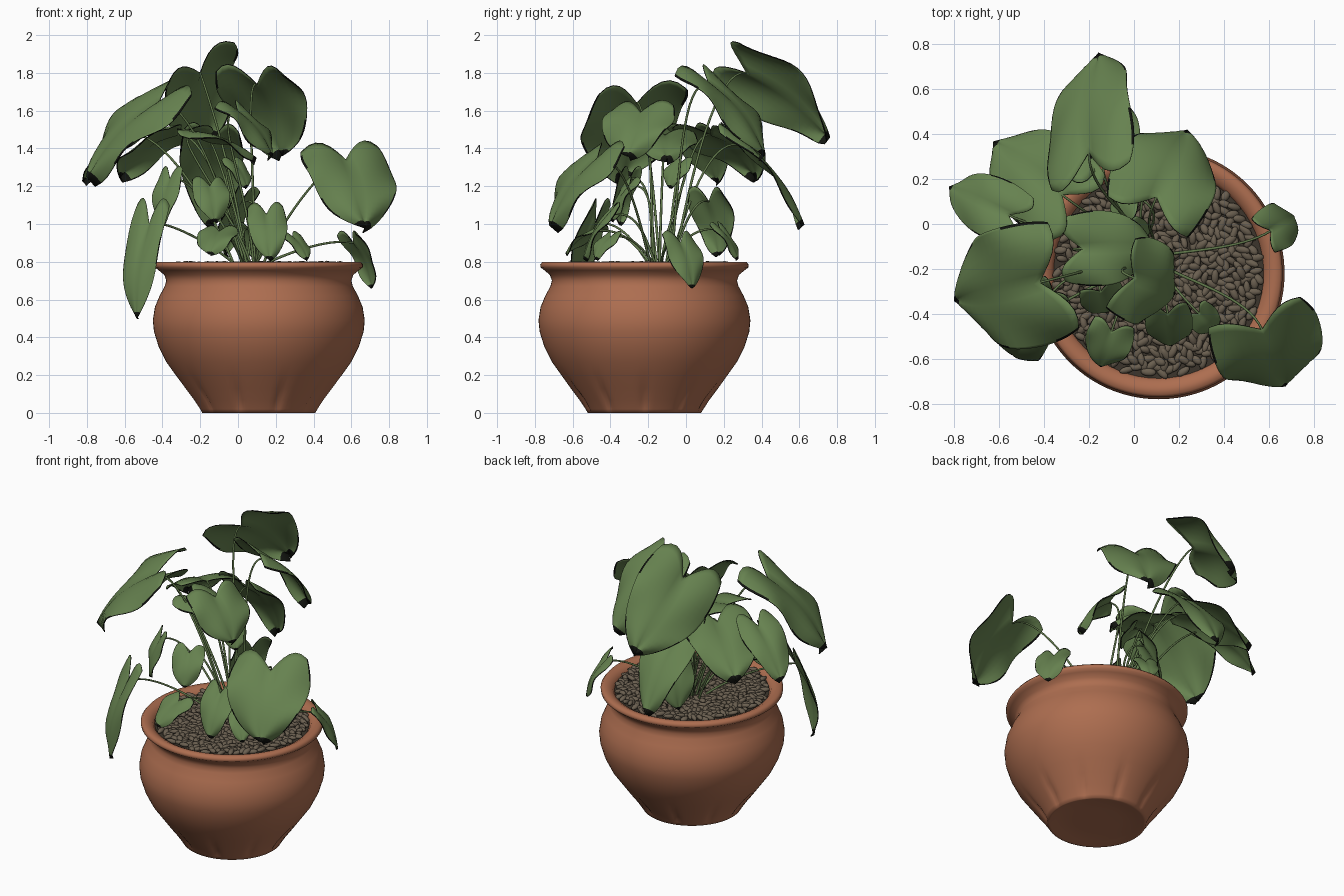
import bpy, bmesh, math, random
from mathutils import Vector, Matrix, Euler

random.seed(4)
if "Cube" in bpy.data.objects:
    bpy.data.objects.remove(bpy.data.objects["Cube"])

CX, CY = 0.11, -0.22          # pot axis
UP = Vector((0, 0, 1))


def material(name, rgb):
    m = bpy.data.materials.new(name)
    m.use_nodes = True
    m.diffuse_color = (*rgb, 1)
    bsdf = m.node_tree.nodes["Principled BSDF"]
    bsdf.inputs["Base Color"].default_value = (*rgb, 1)
    bsdf.inputs["Roughness"].default_value = 0.8
    return m


TERRACOTTA = material("terracotta", (0.42, 0.155, 0.08))
LEAF = material("leaf green", (0.135, 0.225, 0.08))
RIM = material("dark leaf edge", (0.006, 0.007, 0.005))
STEM = material("stem green", (0.12, 0.19, 0.07))
PEBBLE = material("pebble brown", (0.145, 0.115, 0.08))
SOIL = material("dark soil", (0.045, 0.036, 0.025))


def add_mesh(name, bm, *mats):
    me = bpy.data.meshes.new(name)
    bm.to_mesh(me)
    bm.free()
    for m in mats:
        me.materials.append(m)
    for p in me.polygons:
        p.use_smooth = True
    ob = bpy.data.objects.new(name, me)
    bpy.context.collection.objects.link(ob)
    return ob


# Pot: lathed profile with shallow flutes pressed in near the foot
def pot():
    profile = [(0.03, 0.014), (0.15, 0.013), (0.25, 0.01), (0.285, 0), (0.3, 0),
               (0.312, 0.02), (0.345, 0.07), (0.39, 0.13), (0.44, 0.2), (0.49, 0.27),
               (0.53, 0.35), (0.555, 0.43), (0.561, 0.49), (0.55, 0.56), (0.525, 0.62),
               (0.498, 0.67), (0.49, 0.7), (0.5, 0.73), (0.53, 0.755), (0.55, 0.77),
               (0.552, 0.785), (0.54, 0.8), (0.51, 0.8), (0.48, 0.785), (0.465, 0.76),
               (0.46, 0.7)]
    seg = 120
    bm = bmesh.new()
    rings = []
    for r, z in profile:
        ring = []
        for i in range(seg):
            a = math.tau * i / seg
            fade = max(0, 1 - z / 0.2) * min(1, z / 0.06) if r > 0.3 else 0
            rr = r - 0.025 * fade * max(0, math.cos(10 * (a + math.radians(72)))) ** 6
            ring.append(bm.verts.new((CX + rr * math.cos(a), CY + rr * math.sin(a), z)))
        rings.append(ring)
    for lo, hi in zip(rings, rings[1:]):
        for i in range(seg):
            j = (i + 1) % seg
            bm.faces.new((lo[i], lo[j], hi[j], hi[i]))
    bm.faces.new(rings[0][::-1])
    add_mesh("pot", bm, TERRACOTTA)


# Soil disc and scattered pebbles on a spiral layout
def ground_cover():
    bm = bmesh.new()
    bmesh.ops.create_circle(bm, cap_ends=True, segments=64, radius=0.468,
                            matrix=Matrix.Translation((CX, CY, 0.768)))
    add_mesh("soil", bm, SOIL)
    bm = bmesh.new()
    count = 560
    for i in range(count):
        r = 0.45 * math.sqrt((i + 0.5) / count) + random.uniform(-0.008, 0.008)
        a = i * 2.39996
        spot = Vector((CX + r * math.cos(a), CY + r * math.sin(a),
                       0.78 + random.uniform(-0.006, 0.008)))
        turn = Euler((random.uniform(-0.4, 0.4), random.uniform(-0.4, 0.4),
                      random.uniform(0, math.tau))).to_matrix().to_4x4()
        size = Matrix.Diagonal((random.uniform(0.027, 0.038),
                                random.uniform(0.015, 0.019), 0.014, 1))
        bmesh.ops.create_icosphere(bm, subdivisions=2, radius=1,
                                   matrix=Matrix.Translation(spot) @ turn @ size)
    add_mesh("pebbles", bm, PEBBLE)


# Heart-shaped leaf blade from its stalk joint to its tip
def blade(name, base, tip, width, tilt):
    along = tip - base
    length = along.length
    along.normalize()
    side = UP.cross(along).normalized() + UP * tilt
    side = (side - along * side.dot(along)).normalized()
    normal = along.cross(side)
    rows, half = 18, 6
    across = [j / half * 0.96 for j in range(-half, half + 1)]
    across = [-1] + across + [1]          # narrow border strips
    phase = random.uniform(0, math.tau)
    bm = bmesh.new()
    grid = []
    for i in range(rows + 1):
        u = i / rows
        w = width * 0.57 * (1 - u) ** 0.85 * (0.78 + 1.5 * u) + 0.002
        row = []
        for v in across:
            back = 0.28 * math.sin(abs(v) * 2.3) * (1 - u) ** 2
            arch = 0.10 * length * math.sin(math.pi * u) - 0.05 * length * u
            fold = width * (0.10 * abs(v) - 0.16 * v * v)
            wave = 0.05 * width * v * v * math.sin(9 * u + 2 * v + phase)
            row.append(bm.verts.new(base + along * (u - back) * length
                                    + side * w * v + normal * (arch + fold + wave)))
        grid.append(row)
    last = len(across) - 2
    for i, (a, b) in enumerate(zip(grid, grid[1:])):
        for j in range(last + 1):
            face = bm.faces.new((a[j], b[j], b[j + 1], a[j + 1]))
            # withered border patches and tip
            border = j in (0, last) and math.sin(0.6 * i + j + phase) > 0.3
            face.material_index = int(border or i == rows - 1)
    ob = add_mesh(name, bm, LEAF, RIM)
    mod = ob.modifiers.new("thickness", "SOLIDIFY")
    mod.thickness = 0.005
    mod.offset = 0
    mod.material_offset_rim = 1


# Arching stalk from the crown of the plant to the blade
def stalk(name, base, tip):
    flat = (tip - base) * Vector((1, 1, 0))
    root = Vector((0.06 + 0.1 * base.x + random.uniform(-0.03, 0.03),
                   -0.12 + 0.1 * base.y + random.uniform(-0.03, 0.03), 0.77))
    cu = bpy.data.curves.new(name, "CURVE")
    cu.dimensions = "3D"
    cu.bevel_depth = 0.0075
    cu.bevel_resolution = 2
    cu.use_fill_caps = True
    sp = cu.splines.new("BEZIER")
    sp.bezier_points.add(1)
    sp.resolution_u = 16
    start, end = sp.bezier_points
    start.co = root
    start.handle_left = root - UP * 0.1
    start.handle_right = root.lerp(base, 0.25) + UP * 0.25 * (base.z - root.z)
    end.co = base
    end.handle_left = base - flat.normalized() * 0.16 + UP * 0.03
    end.handle_right = base + flat * 0.1
    end.radius = 0.7
    ob = bpy.data.objects.new(name, cu)
    bpy.context.collection.objects.link(ob)
    cu.materials.append(STEM)


def leaf(name, base, tip, width, tilt=0.0):
    base, tip = Vector(base), Vector(tip)
    blade(name + "_leaf", base, tip, width, tilt)
    stalk(name + "_stalk", base, tip)


pot()
ground_cover()

# Large upper leaves
leaf("top_back", (-0.2, 0.32, 1.8), (-0.17, 0.77, 1.47), 0.47, -1.1)
leaf("upper_back", (0.1, 0.12, 1.74), (0.24, 0.43, 1.38), 0.45)
leaf("lower_back", (-0.14, 0.28, 1.42), (-0.14, 0.64, 1.01), 0.32)
leaf("right_front", (-0.42, -0.26, 1.64), (-0.81, -0.35, 1.26), 0.55, -0.25)
leaf("right_back", (-0.32, 0.13, 1.47), (-0.63, 0.37, 1.27), 0.42)
leaf("right_outer", (-0.56, 0.04, 1.47), (-0.83, 0.17, 1.24), 0.26)
leaf("centre_front", (0.0, -0.24, 1.59), (0.19, -0.31, 1.37), 0.37)
leaf("left_front", (0.57, -0.47, 1.34), (0.68, -0.73, 1.0), 0.48)
leaf("centre", (-0.23, -0.11, 1.47), (0.1, -0.1, 1.36), 0.32)

# Small lower leaves
leaf("drooping", (-0.47, -0.48, 1.0), (-0.55, -0.6, 0.51), 0.21)
leaf("left_rim", (0.61, -0.03, 0.9), (0.72, 0.04, 0.67), 0.2)
leaf("low_front", (0.15, -0.4, 1.05), (0.17, -0.55, 0.82), 0.2)
leaf("low_right", (-0.1, -0.48, 0.96), (-0.15, -0.64, 0.85), 0.2)
leaf("low_left", (0.29, -0.4, 0.93), (0.37, -0.48, 0.82), 0.13)
leaf("low_back", (0.02, 0.12, 1.12), (-0.08, 0.18, 0.84), 0.24)
leaf("small_back", (0.06, 0.18, 0.97), (0.1, 0.28, 0.82), 0.14)
leaf("small_middle", (-0.02, -0.03, 1.32), (0.05, -0.09, 1.2), 0.15)
leaf("middle_front", (-0.15, -0.3, 1.2), (-0.12, -0.4, 1.02), 0.19)
leaf("middle_right", (-0.36, -0.3, 1.24), (-0.41, -0.36, 1.0), 0.16)
